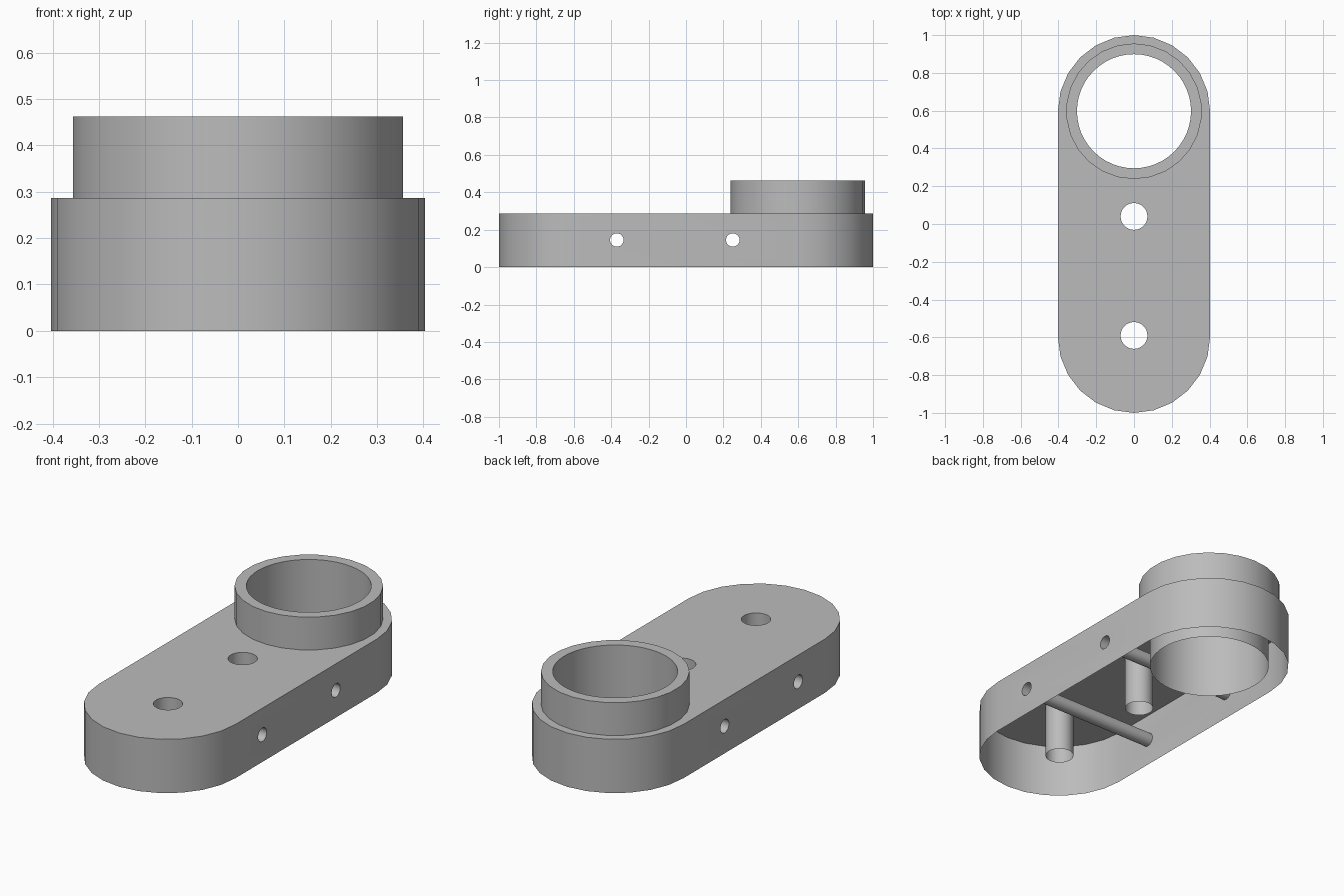
import bpy, bmesh, math
from mathutils import Matrix

cube = bpy.data.objects.get("Cube")
if cube:
    bpy.data.objects.remove(cube)

HEIGHT, RIM = 0.287, 0.462
RADIUS, END = 0.403, 0.597

grey = bpy.data.materials.new("plain grey")
grey.use_nodes = True
colour = (0.5, 0.5, 0.5, 1)
grey.diffuse_color = colour
grey.node_tree.nodes["Principled BSDF"].inputs["Base Color"].default_value = colour


def add_object(name, bm):
    mesh = bpy.data.meshes.new(name)
    bmesh.ops.recalc_face_normals(bm, faces=bm.faces)
    bm.to_mesh(mesh)
    bm.free()
    obj = bpy.data.objects.new(name, mesh)
    bpy.context.collection.objects.link(obj)
    mesh.materials.append(grey)
    return obj


def cylinder(name, radius, depth, centre, sides, across=False):
    bm = bmesh.new()
    turn = Matrix.Rotation(math.pi / 2, 4, "Y") if across else Matrix()
    bmesh.ops.create_cone(bm, cap_ends=True, segments=sides, radius1=radius,
                          radius2=radius, depth=depth,
                          matrix=Matrix.Translation(centre) @ turn)
    return add_object(name, bm)


def combine(target, other, operation):
    mod = target.modifiers.new(operation.title(), "BOOLEAN")
    mod.operation, mod.solver, mod.object = operation, "EXACT", other
    bpy.context.view_layer.objects.active = target
    bpy.ops.object.modifier_apply(modifier=mod.name)
    bpy.data.objects.remove(other)


# Rounded arm: two half circles joined by straight sides
bm = bmesh.new()
STEPS = 12
outline = []
for end in (1, -1):
    for i in range(STEPS + 1):
        a = math.pi * i / STEPS
        outline.append(bm.verts.new((end * RADIUS * math.cos(a),
                                     end * (END + RADIUS * math.sin(a)), 0)))
base = bm.faces.new(outline)
top = bmesh.ops.extrude_face_region(bm, geom=[base], use_keep_orig=True)["geom"]
bmesh.ops.translate(bm, vec=(0, 0, HEIGHT),
                    verts=[g for g in top if isinstance(g, bmesh.types.BMVert)])
arm = add_object("ring_arm", bm)

# Raised collar and its bore
collar_low = HEIGHT / 2
combine(arm, cylinder("collar", 0.359, RIM - collar_low,
                      (0, END, (RIM + collar_low) / 2), 26), "UNION")
combine(arm, cylinder("bore", 0.302, 2, (0, END, 0), 48), "DIFFERENCE")

# Upright holes and cross holes
for y in (0.04, -0.59):
    combine(arm, cylinder("upright_hole", 0.071, 2, (0, y, 0), 32), "DIFFERENCE")
for y in (-0.37, 0.25):
    combine(arm, cylinder("cross_hole", 0.036, 2, (0, y, 0.145), 24, True), "DIFFERENCE")

# Open underside
bm = bmesh.new()
bm.from_mesh(arm.data)
floor = [f for f in bm.faces if all(v.co.z < 0.001 for v in f.verts)]
bmesh.ops.delete(bm, geom=floor, context="FACES")
bm.to_mesh(arm.data)
bm.free()

bpy.ops.object.select_all(action="DESELECT")
arm.select_set(True)
bpy.context.view_layer.objects.active = arm
bpy.ops.object.shade_smooth_by_angle(angle=math.radians(35))
